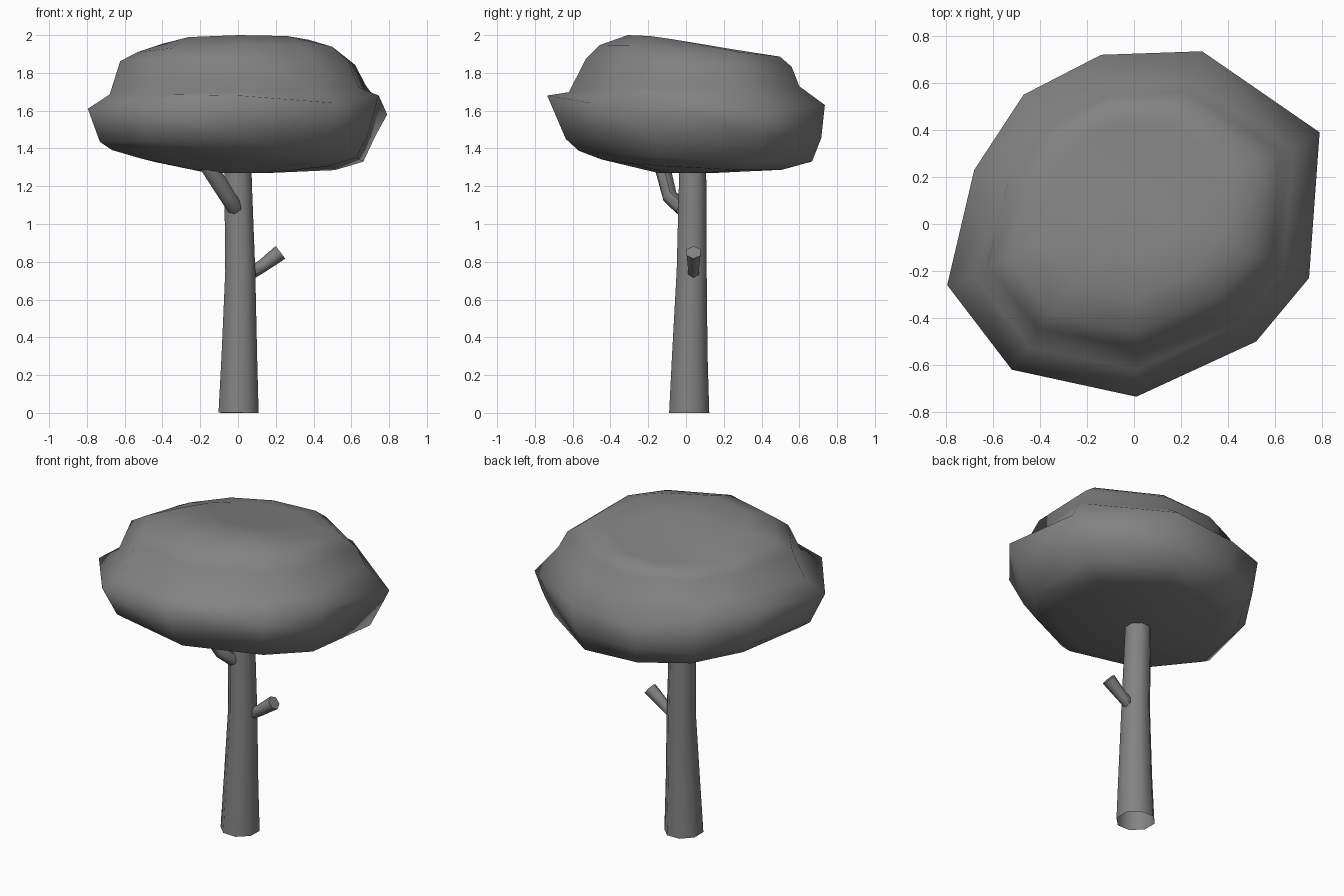
import bpy, bmesh, math
from mathutils import Vector

if "Cube" in bpy.data.objects:
    bpy.data.objects.remove(bpy.data.objects["Cube"])

grey = bpy.data.materials.new("dark_grey")
grey.diffuse_color = (0.225, 0.225, 0.225, 1)
grey.use_nodes = True
grey.node_tree.nodes["Principled BSDF"].inputs["Base Color"].default_value = grey.diffuse_color


def loft(name, rings, cap_start=False, cap_end=False, angle=60):
    """Skin equal-length rings of points into one smooth-shaded object."""
    bm = bmesh.new()
    loops = [[bm.verts.new(p) for p in ring] for ring in rings]
    n = len(loops[0])
    for a, b in zip(loops, loops[1:]):
        for i in range(n):
            j = (i + 1) % n
            bm.faces.new((a[i], a[j], b[j], b[i]))
    for cap, loop in ((cap_start, loops[0]), (cap_end, loops[-1])):
        if cap:
            bm.faces.new(loop)
    bmesh.ops.recalc_face_normals(bm, faces=bm.faces[:])
    mesh = bpy.data.meshes.new(name)
    bm.to_mesh(mesh)
    bm.free()
    mesh.materials.append(grey)
    obj = bpy.data.objects.new(name, mesh)
    bpy.context.collection.objects.link(obj)
    bpy.ops.object.select_all(action='DESELECT')
    obj.select_set(True)
    bpy.context.view_layer.objects.active = obj
    bpy.ops.object.shade_smooth_by_angle(angle=math.radians(angle))
    return obj


def tube(name, path, sides, **caps):
    """Tube along (x, y, z, radius) stations."""
    pts = [Vector(p[:3]) for p in path]
    rings = []
    for i, (c, p) in enumerate(zip(pts, path)):
        d = (pts[min(i + 1, len(pts) - 1)] - pts[max(i - 1, 0)]).normalized()
        u = Vector((0, 1, 0))
        u = (u - d * u.dot(d)).normalized()
        v = d.cross(u)
        rings.append([c + p[3] * (u * math.cos(t) + v * math.sin(t))
                      for t in (2 * math.pi * (k + 0.5) / sides for k in range(sides))])
    return loft(name, rings, **caps)


# Trunk, open underneath
tube("trunk", [(0.003, 0.017, 0, 0.115), (0.007, 0.02, 0.3, 0.102), (0.012, 0.03, 0.75, 0.086),
               (0.001, 0.035, 1.2, 0.079), (0, 0.035, 1.45, 0.073)], 8, cap_end=True)

# Branch stubs
tube("right_branch", [(0.06, 0.04, 0.735, 0.034), (0.13, 0.04, 0.778, 0.034),
                      (0.225, 0.04, 0.85, 0.042)], 6, cap_end=True)
tube("left_branch", [(-0.015, -0.02, 1.085, 0.042), (-0.055, -0.085, 1.145, 0.042),
                     (-0.19, -0.14, 1.36, 0.046)], 6, cap_end=True)

# Canopy: irregular ten-sided rim, with scaled copies lofted below and above it
rim = [(0.79, 0.39, 1.58), (0.745, -0.23, 1.68), (0.52, -0.50, 1.64), (0.01, -0.735, 1.68),
       (-0.52, -0.62, 1.63), (-0.795, -0.26, 1.61), (-0.68, 0.23, 1.67), (-0.47, 0.55, 1.66),
       (-0.14, 0.72, 1.60), (0.29, 0.735, 1.63)]


def level(s, dy, z, tx, ty, kx=1.0):
    """Rim scaled by s (x also by kx), moved back by dy, on a plane tilted by tx and ty."""
    return [(x * s * kx, y * s + dy, min(2.0, z + tx * x * s + ty * (y * s + dy)))
            for x, y, _ in rim]


rings = [level(0.2, 0, 1.27, 0, 0), level(0.65, 0.03, 1.32, -0.04, -0.05),
         level(0.84, 0.05, 1.365, -0.03, -0.04), level(0.92, 0.04, 1.45, 0.02, 0), rim,
         level(0.83, -0.01, 1.71, 0.03, 0.02, 1.03), level(0.74, 0.015, 1.855, 0, -0.04, 1.06),
         level(0.65, 0.02, 1.915, 0.03, -0.07, 1.03), level(0.5, 0.06, 1.955, 0.03, -0.17),
         level(0.2, 0.06, 1.957, 0, -0.17)]
loft("canopy", rings, cap_start=True, cap_end=True, angle=180)
